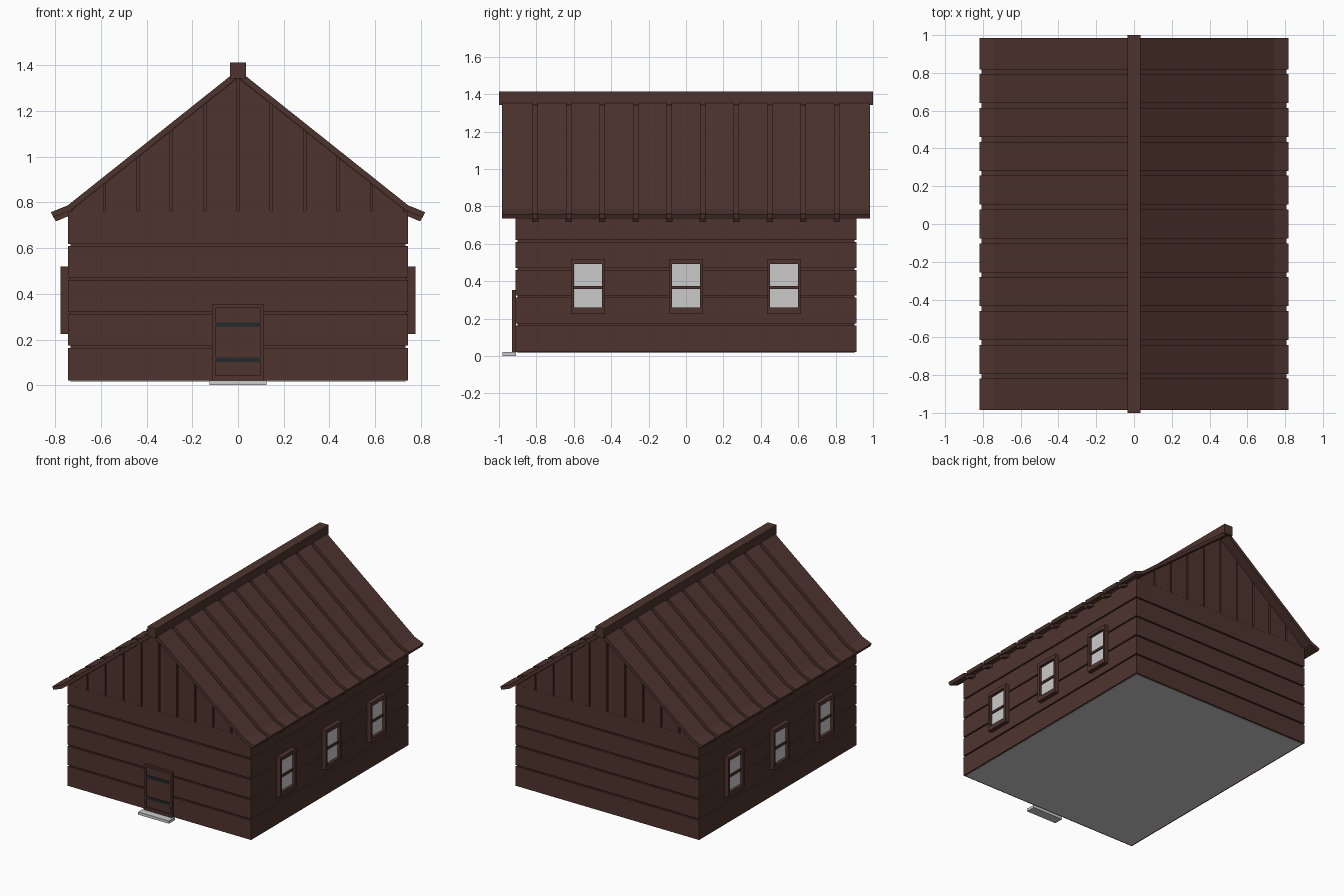
import bpy, bmesh

if "Cube" in bpy.data.objects:
    bpy.data.objects.remove(bpy.data.objects["Cube"])


def material(name, rgba):
    m = bpy.data.materials.new(name)
    m.diffuse_color = rgba
    m.use_nodes = True
    m.node_tree.nodes["Principled BSDF"].inputs["Base Color"].default_value = m.diffuse_color
    return m


BROWN = material("dark_wood", (0.076, 0.034, 0.027, 1))
IRON = material("iron", (0.018, 0.022, 0.025, 1))


def finish(name, bm, mat):
    bmesh.ops.recalc_face_normals(bm, faces=bm.faces)
    me = bpy.data.meshes.new(name)
    bm.to_mesh(me)
    bm.free()
    ob = bpy.data.objects.new(name, me)
    bpy.context.collection.objects.link(ob)
    if mat:
        me.materials.append(mat)
    return ob


def boxes(name, spans, mat=None):
    """One object from boxes given as (x0, x1, y0, y1, z0, z1)."""
    bm = bmesh.new()
    for x0, x1, y0, y1, z0, z1 in spans:
        vs = bmesh.ops.create_cube(bm, size=1)["verts"]
        for v in vs:
            v.co = (x1 if v.co.x > 0 else x0, y1 if v.co.y > 0 else y0,
                    z1 if v.co.z > 0 else z0)
    return finish(name, bm, mat)


def prisms(name, items, mat=None):
    """One object from xz outlines extruded along y: (outline, y0, y1)."""
    bm = bmesh.new()
    for pts, y0, y1 in items:
        face = bm.faces.new([bm.verts.new((x, y0, z)) for x, z in pts])
        new = bmesh.ops.extrude_face_region(bm, geom=[face])["geom"]
        for v in new:
            if isinstance(v, bmesh.types.BMVert):
                v.co.y = y1
    return finish(name, bm, mat)


def cut(ob, cutter):
    mod = ob.modifiers.new("openings", "BOOLEAN")
    mod.operation = "DIFFERENCE"
    mod.solver = "EXACT"
    mod.object = cutter


WX, WY = 0.745, 0.912            # outer wall half sizes
SX, SY = 0.733, 0.900            # backing behind the plank gaps
SLOPE = 0.796
G = 0.005                        # half plank gap
WIN_Y = (-0.524, 0, 0.524)
rows = [0.02 + 0.1485 * i for i in range(6)]


def under(x):
    return 1.346 - SLOPE * abs(x)


# window openings cutter
cutter = boxes("window_cutter", [(-1, 1, y - 0.08, y + 0.08, 0.25, 0.5) for y in WIN_Y])
cutter.hide_render = True
cutter.hide_viewport = True
cutter.display_type = "WIRE"

# floor and doorstep
boxes("floor", [(-SX, SX, -SY, SY, 0.017, 0.03)])
boxes("doorstep", [(-0.125, 0.125, -0.98, -0.91, 0, 0.02)])

# horizontal wall planks, side and end, plus their backing
bands = [(rows[i] + (G if i else 0), rows[i + 1] - (G if i < 4 else 0)) for i in range(5)]
for label, s in (("right", 1), ("left", -1)):
    a, b = sorted((s * SX, s * WX))
    cut(boxes(label + "_wall_planks", [(a, b, -WY, WY, z0, z1) for z0, z1 in bands], BROWN), cutter)
    a, b = sorted((s * (SX - 0.012), s * SX))
    cut(boxes(label + "_wall_backing", [(a, b, -SY, SY, 0.021, 0.762)], BROWN), cutter)

for label, s in (("back", 1), ("front", -1)):
    a, b = sorted((s * SY, s * WY))
    boxes(label + "_wall_planks", [(-SX, SX, a, b, z0, z1) for z0, z1 in bands], BROWN)
    # gable boards follow the roof slope
    boards = []
    for i in range(-5, 5):
        x0, x1 = i * 0.146 + G, (i + 1) * 0.146 - G
        boards.append(([(x0, 0.763), (x1, 0.763), (x1, under(x1)), (x0, under(x0))], a, b))
    prisms(label + "_gable_boards", boards, BROWN)
    a, b = sorted((s * (SY - 0.012), s * SY))
    prisms(label + "_wall_backing", [([(-SX, 0.021), (SX, 0.021), (SX, 0.762), (0, 1.346),
                                       (-SX, 0.762)], a, b)], BROWN)

# roof boards with battens under the gaps, flared at the eaves
board = [(0, 1.38), (0.745, 0.787), (0.819, 0.757), (0.808, 0.735), (0.737, 0.763), (0, 1.348)]
batten = [(0, 1.348), (0.737, 0.763), (0.808, 0.735), (0.797, 0.717), (0.730, 0.745), (0, 1.325)]
pitch = 1.97 / 11
for label, s in (("right", 1), ("left", -1)):
    flip = lambda pts: [(s * x, z) for x, z in pts]
    items = []
    for i in range(11):
        y0 = -0.985 + i * pitch
        items.append((flip(board), y0 + (0.013 if i else 0), y0 + pitch - (0.013 if i < 10 else 0)))
    prisms(label + "_roof_boards", items, BROWN)
    prisms(label + "_roof_battens",
           [(flip(batten), -0.985 + i * pitch - 0.018, -0.985 + i * pitch + 0.018)
            for i in range(1, 11)], BROWN)
boxes("ridge_beam", [(-0.035, 0.035, -1, 1, 1.343, 1.413)], BROWN)

# windows: frame with a cross bar, and a pane
GLASS = material("glass", (0.8, 0.8, 0.8, 0.5))
for label, s in (("right", 1), ("left", -1)):
    frames, panes = [], []
    a, b = sorted((s * 0.725, s * 0.777))
    c, d = sorted((s * 0.745, s * 0.765))
    p, q = sorted((s * 0.752, s * 0.756))
    for y in WIN_Y:
        for t in (-1, 1):
            e, f = sorted((y + t * 0.074, y + t * 0.091))
            frames.append((a, b, e, f, 0.225, 0.519))
        frames.append((a, b, y - 0.074, y + 0.074, 0.225, 0.258))
        frames.append((a, b, y - 0.074, y + 0.074, 0.491, 0.519))
        frames.append((c, d, y - 0.074, y + 0.074, 0.358, 0.374))
        panes.append((p, q, y - 0.074, y + 0.074, 0.258, 0.491))
    boxes(label + "_window_frames", frames, BROWN)
    boxes(label + "_window_panes", panes, GLASS)

# door: frame, leaf and iron straps
boxes("door_frame", [(-0.113, -0.098, -0.929, -0.91, 0.02, 0.353),
                     (0.098, 0.113, -0.929, -0.91, 0.02, 0.353),
                     (-0.098, 0.098, -0.929, -0.91, 0.337, 0.353),
                     (-0.098, 0.098, -0.929, -0.91, 0.02, 0.042)], BROWN)
boxes("door_leaf", [(-0.098, 0.098, -0.919, -0.91, 0.042, 0.337)], BROWN)
boxes("door_straps", [(-0.098, 0.098, -0.925, -0.918, z - 0.01, z + 0.01)
                      for z in (0.111, 0.265)], IRON)
